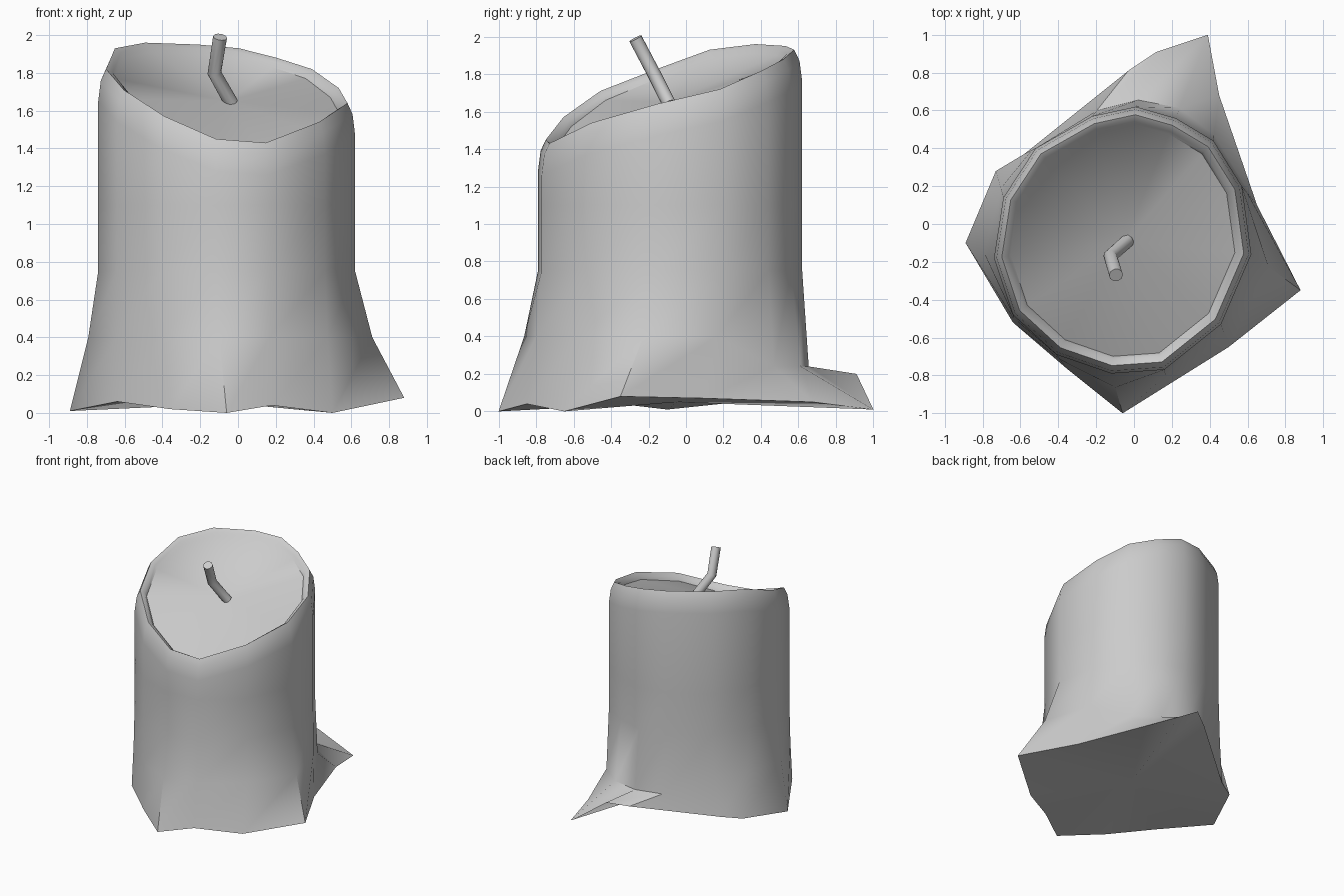
import bpy, math
from mathutils import Vector

if "Cube" in bpy.data.objects:
    bpy.data.objects.remove(bpy.data.objects["Cube"])


def loft(name, rings, start=None, end=None):
    """Skin a stack of equal-length rings; close ends with a fan point or an n-gon."""
    n = len(rings[0])
    verts = [tuple(p) for r in rings for p in r]
    faces = []
    for k in range(len(rings) - 1):
        for i in range(n):
            j = (i + 1) % n
            faces.append((k * n + i, k * n + j, (k + 1) * n + j, (k + 1) * n + i))
    last = (len(rings) - 1) * n
    for pt, off, flip in ((start, 0, True), (end, last, False)):
        ids = [off + i for i in range(n)]
        if flip:
            ids.reverse()
        if pt is None:
            faces.append(tuple(ids))
        else:
            verts.append(pt)
            c = len(verts) - 1
            faces += [(ids[i], ids[(i + 1) % n], c) for i in range(n)]
    me = bpy.data.meshes.new(name)
    me.from_pydata(verts, [], faces)
    ob = bpy.data.objects.new(name, me)
    bpy.context.collection.objects.link(ob)
    bpy.ops.object.select_all(action='DESELECT')
    ob.select_set(True)
    bpy.context.view_layer.objects.active = ob
    bpy.ops.object.shade_smooth_by_angle(angle=math.radians(50))
    return ob


# Columns round the candle: base x, y, z, body x, y, rim height
cols = [
    (0.88, -0.35, 0.08, 0.62, -0.16, 1.64),
    (0.65, 0.10, 0.07, 0.57, 0.20, 1.72),
    (0.45, 0.68, 0.05, 0.42, 0.44, 1.82),
    (0.39, 1.00, 0.01, 0.22, 0.56, 1.88),
    (0.12, 0.91, 0.20, 0.01, 0.62, 1.93),
    (-0.03, 0.81, 0.17, -0.22, 0.57, 1.95),
    (-0.58, 0.37, 0.06, -0.52, 0.40, 1.96),
    (-0.73, 0.28, 0.05, -0.69, 0.14, 1.93),
    (-0.89, -0.10, 0.01, -0.74, -0.18, 1.82),
    (-0.64, -0.52, 0.06, -0.64, -0.48, 1.71),
    (-0.36, -0.76, 0.02, -0.41, -0.69, 1.57),
    (-0.06, -1.00, 0.00, -0.12, -0.79, 1.45),
    (0.18, -0.85, 0.04, 0.16, -0.77, 1.43),
    (0.50, -0.65, 0.00, 0.46, -0.53, 1.54),
]
centre = Vector((-0.05, -0.09))


def ring(scale, z_of):
    out = []
    for c in cols:
        p = centre + (Vector(c[3:5]) - centre) * scale
        out.append((p.x, p.y, z_of(c[5])))
    return out


# Flared foot, tighter above the spilled wax at the back
base = [c[:3] for c in cols]
foot = []
for i, c in enumerate(cols):
    spill = 2 <= i <= 5
    p = Vector(c[3:5]).lerp(Vector(c[:2]), 0.12 if spill else 0.35)
    foot.append((p.x, p.y, 0.24 if spill else 0.4))

# Wall, rounded rim and sunken top
rings = [base, foot,
         ring(1.0, lambda z: 0.75),
         ring(1.0, lambda z: 1.1),
         ring(1.0, lambda z: z - 0.17),
         ring(0.98, lambda z: z - 0.06),
         ring(0.94, lambda z: z),
         ring(0.89, lambda z: z - 0.02),
         ring(0.87, lambda z: z - 0.05)]
loft("candle_body", rings, start=(-0.02, -0.05, 0.05), end=(-0.05, -0.09, 1.65))

# Bent wick
path = [Vector(p) for p in ((-0.035, -0.09, 1.64), (-0.125, -0.17, 1.80), (-0.095, -0.27, 1.99))]
wick = []
for i, p in enumerate(path):
    t = (path[min(i + 1, 2)] - path[max(i - 1, 0)]).normalized()
    u = t.cross(Vector((0, 1, 0))).normalized()
    v = t.cross(u)
    wick.append([p + 0.037 * (u * math.cos(a) + v * math.sin(a))
                 for a in (k * math.tau / 10 for k in range(10))])
loft("wick", wick)
